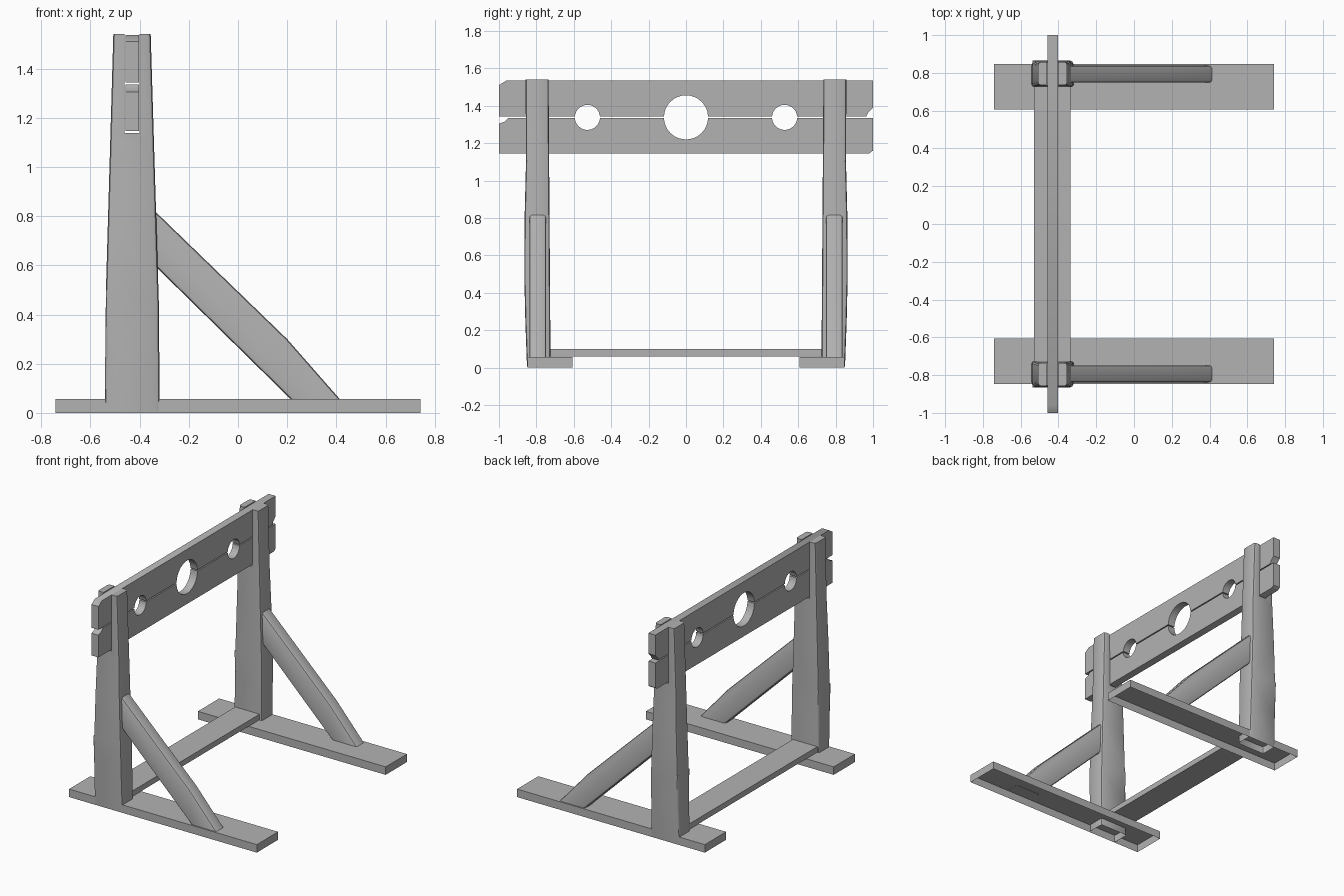
import bpy, bmesh, math
from mathutils import Vector

cube = bpy.data.objects.get("Cube")
if cube:
    bpy.data.objects.remove(cube, do_unlink=True)

grey = bpy.data.materials.new("plain_grey")
grey.use_nodes = True
GREY = (0.45, 0.45, 0.45, 1)
grey.diffuse_color = GREY
grey.node_tree.nodes["Principled BSDF"].inputs["Base Color"].default_value = GREY


def prism(profile, axis, lo, hi):
    """Extrude a 2D profile along x (profile is y,z) or y (profile is x,z)."""
    bm = bmesh.new()
    place = (lambda a, b: (lo, a, b)) if axis == "x" else (lambda a, b: (a, lo, b))
    face = bm.faces.new([bm.verts.new(place(a, b)) for a, b in profile])
    ext = bmesh.ops.extrude_face_region(bm, geom=[face], use_keep_orig=True)
    step = Vector((hi - lo, 0, 0) if axis == "x" else (0, hi - lo, 0))
    moved = [g for g in ext["geom"] if isinstance(g, bmesh.types.BMVert)]
    bmesh.ops.translate(bm, verts=moved, vec=step)
    bmesh.ops.recalc_face_normals(bm, faces=bm.faces)
    return bm


def rect(a0, a1, b0, b1):
    return [(a0, b0), (a1, b0), (a1, b1), (a0, b1)]


def open_bottom(bm):
    low = min(v.co.z for v in bm.verts)
    under = [f for f in bm.faces if all(v.co.z < low + 0.001 for v in f.verts)]
    bmesh.ops.delete(bm, geom=under, context="FACES")


def round_edges(bm, rule, width):
    edges = [e for e in bm.edges
             if e.is_manifold and e.calc_face_angle() > 1 and rule(*[v.co for v in e.verts])]
    bmesh.ops.bevel(bm, geom=edges, offset=width, segments=2, profile=0.5, affect="EDGES")


def finish(name, bm, smooth=False):
    mesh = bpy.data.meshes.new(name)
    bm.to_mesh(mesh)
    bm.free()
    mesh.materials.append(grey)
    obj = bpy.data.objects.new(name, mesh)
    bpy.context.collection.objects.link(obj)
    if smooth:
        bpy.ops.object.select_all(action="DESELECT")
        obj.select_set(True)
        bpy.context.view_layer.objects.active = obj
        bpy.ops.object.shade_smooth_by_angle(angle=math.radians(35))


def mirrored(bm, side):
    if side < 0:
        for v in bm.verts:
            v.co.y = -v.co.y
        bmesh.ops.reverse_faces(bm, faces=bm.faces)
    return bm


# Forked post: slotted side profile, slightly bellied
POST = [(-0.542, 0.005), (-0.318, 0.005), (-0.322, 0.45), (-0.355, 1.54), (-0.4, 1.54),
        (-0.4, 1.137), (-0.462, 1.137), (-0.462, 1.54), (-0.507, 1.54), (-0.537, 0.5)]


def make_post():
    bm = prism(POST, "y", 0, 1)
    for z in (0.25, 0.5, 0.8, 1.1):
        bmesh.ops.bisect_plane(bm, geom=bm.verts[:] + bm.edges[:] + bm.faces[:],
                               plane_co=(0, 0, z), plane_no=(0, 0, 1))
    for v in bm.verts:
        z = v.co.z
        if v.co.y > 0.5:
            v.co.y = 0.85 + 0.005 * z + 0.012 * max(0, math.sin(math.pi * z / 1.1))
        else:
            v.co.y = 0.724 + 0.007 * z
    round_edges(bm, lambda a, b: abs(a.z - b.z) > 0.04 and abs(a.x + 0.431) > 0.06, 0.014)
    open_bottom(bm)
    return bm


# Diagonal brace with softened long edges
BRACE = [(-0.35, 0.61), (-0.35, 0.832), (0.2, 0.3), (0.415, 0.055), (0.215, 0.055)]


def make_brace():
    bm = prism(BRACE, "y", 0.748, 0.838)
    round_edges(bm, lambda a, b: abs(a.x - b.x) > 0.05 and abs(a.z - b.z) > 0.05, 0.014)
    return bm


def make_foot():
    bm = prism(rect(-0.742, 0.742, 0, 0.057), "y", 0.607, 0.847)
    open_bottom(bm)
    return bm


for side, word in ((1, "back"), (-1, "front")):
    finish(word + "_post", mirrored(make_post(), side), True)
    finish(word + "_brace", mirrored(make_brace(), side), True)
    finish(word + "_foot", mirrored(make_foot(), side))

# Floor beam joining the posts
finish("floor_beam", prism(rect(-0.73, 0.73, 0.06, 0.1), "x", -0.53, -0.337))

# Two boards with half holes for neck and wrists
HOLES = [(-0.527, 0.067), (0, 0.118), (0.527, 0.067)]
MID = 1.338


def half_holes(edge, sign):
    points = []
    for y, r in HOLES:
        start = math.asin(abs(edge - MID) / r)
        for i in range(17):
            t = math.pi - start - (math.pi - 2 * start) * i / 16
            points.append((y + r * math.cos(t), MID + sign * r * math.sin(t)))
    return points


upper = [(-1, 1.344)] + half_holes(1.344, 1) + [
    (0.965, 1.344), (0.975, 1.365), (1, 1.39), (1, 1.536), (-0.96, 1.536), (-1, 1.51)]
lower = [(-1, 1.146), (-1, 1.305), (-0.97, 1.315), (-0.95, 1.336)] + half_holes(1.336, -1) + [
    (1, 1.336), (1, 1.16), (0.98, 1.146)]
finish("upper_board", prism(upper, "x", -0.458, -0.403), True)
finish("lower_board", prism(lower, "x", -0.458, -0.403), True)
